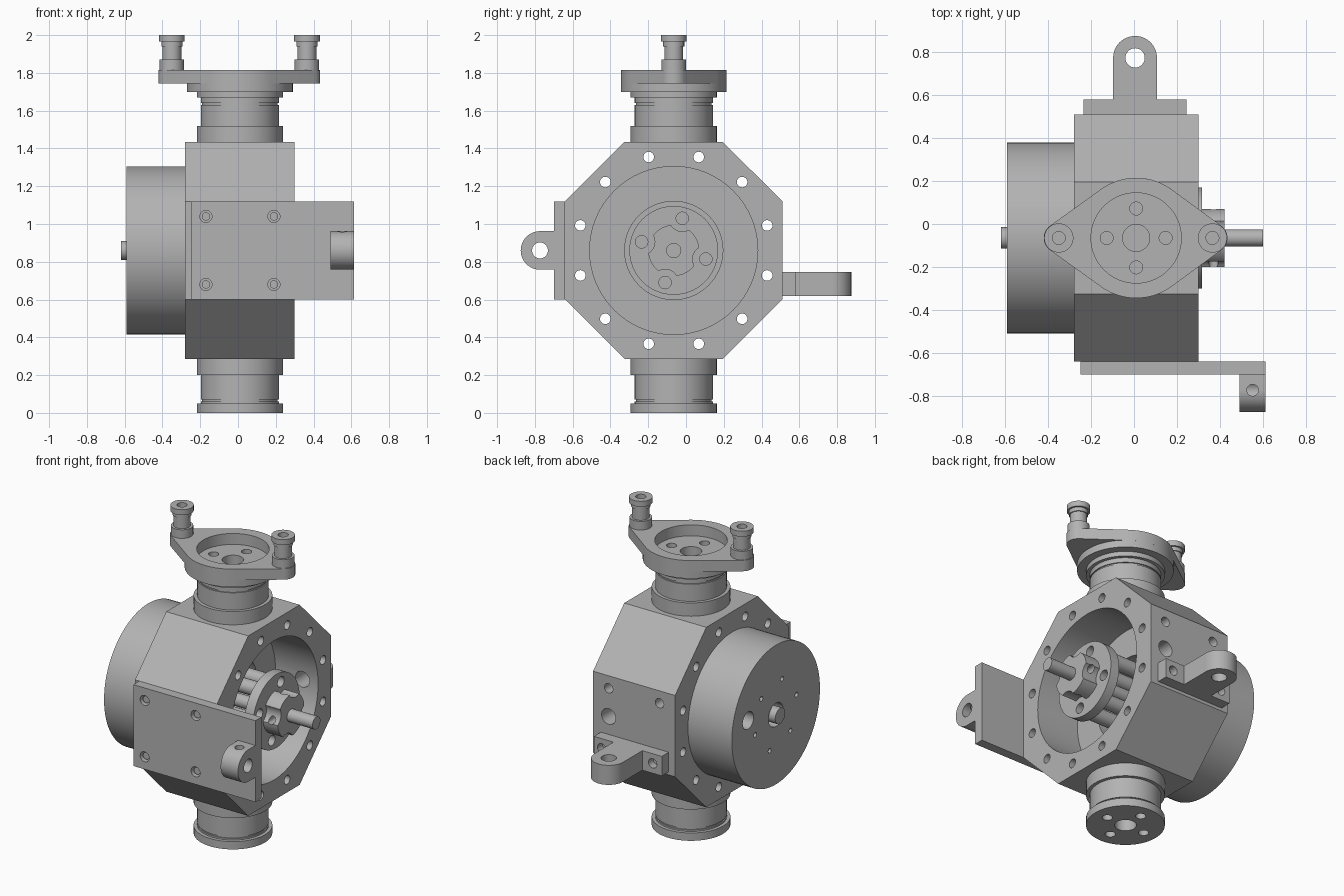
import bpy, bmesh, math
from mathutils import Vector, Matrix

if "Cube" in bpy.data.objects:
    bpy.data.objects.remove(bpy.data.objects["Cube"], do_unlink=True)

metal = bpy.data.materials.new("machined_grey")
metal.use_nodes = True
GREY = (0.45, 0.45, 0.45, 1)
metal.diffuse_color = GREY
metal.node_tree.nodes["Principled BSDF"].inputs["Base Color"].default_value = GREY

CX, CY, CZ = 0.01, -0.065, 0.86   # main axes of the housing
AXES = {"x": Vector((1, 0, 0)), "y": Vector((0, 1, 0)), "z": Vector((0, 0, 1))}


def finish(name, bm):
    bmesh.ops.recalc_face_normals(bm, faces=bm.faces)
    mesh = bpy.data.meshes.new(name)
    bm.to_mesh(mesh)
    bm.free()
    obj = bpy.data.objects.new(name, mesh)
    bpy.context.collection.objects.link(obj)
    mesh.materials.append(metal)
    return obj


def lathe(name, base, axis, profile, sides=64):
    """Closed solid of revolution; profile is (radius, position along axis)."""
    bm = bmesh.new()
    turn = AXES["z"].rotation_difference(AXES[axis]).to_matrix()
    rings = []
    for r, h in profile:
        rings.append([bm.verts.new(Vector(base) + turn @ Vector(
            (r * math.cos(a), r * math.sin(a), h)))
            for a in (math.tau * i / sides for i in range(sides))])
    for low, high in zip(rings, rings[1:]):
        for i in range(sides):
            j = (i + 1) % sides
            bm.faces.new((low[i], low[j], high[j], high[i]))
    bm.faces.new(rings[0])
    bm.faces.new(rings[-1])
    return finish(name, bm)


def rod(name, base, axis, r, start, end, sides=32):
    return lathe(name, base, axis, [(r, start), (r, end)], sides)


def steps(*bands):
    """Stacked bands (radius, bottom, top) into one stepped profile."""
    return [p for r, a, b in bands for p in ((r, a), (r, b))]


def circle(u, v, r, n=64):
    return [(u + r * math.cos(math.tau * i / n), v + r * math.sin(math.tau * i / n))
            for i in range(n)]


def slab(name, points, axis, start, end):
    """Extruded convex outline of flat points."""
    bm = bmesh.new()
    place = {"x": lambda u, v, h: (h, u, v), "z": lambda u, v, h: (u, v, h),
             "y": lambda u, v, h: (u, h, v)}[axis]
    for h in (start, end):
        for u, v in points:
            bm.verts.new(place(u, v, h))
    result = bmesh.ops.convex_hull(bm, input=bm.verts)
    junk = [g for g in result["geom_interior"] if isinstance(g, bmesh.types.BMVert)]
    bmesh.ops.delete(bm, geom=junk, context="VERTS")
    bmesh.ops.dissolve_limit(bm, angle_limit=0.01, verts=bm.verts, edges=bm.edges)
    return finish(name, bm)


def rect(u0, u1, v0, v1):
    return [(u0, v0), (u1, v0), (u1, v1), (u0, v1)]


def modify(obj, cutters, operation="DIFFERENCE"):
    bpy.context.view_layer.objects.active = obj
    for c in cutters:
        mod = obj.modifiers.new("cut", "BOOLEAN")
        mod.operation, mod.solver, mod.object = operation, "EXACT", c
        bpy.ops.object.modifier_apply(modifier=mod.name)
        bpy.data.objects.remove(c, do_unlink=True)


def ring(count, radius, first):
    for i in range(count):
        a = math.radians(first) + math.tau * i / count
        yield radius * math.cos(a), radius * math.sin(a)


# Octagonal housing with a stepped bore, bolt circle and side holes
octagon = [(CY + s * a, CZ + t * b) for a, b in ((0.575, 0.26), (0.26, 0.575))
           for s in (-1, 1) for t in (-1, 1)]
housing = slab("housing", octagon, "x", -0.28, 0.30)
cuts = [lathe("bore", (0, CY, CZ), "x", steps((0.26, -0.2, 0.0), (0.445, 0.0, 0.4)))]
cuts += [rod("bolt_hole", (0, CY + u, CZ + v), "x", 0.028, -0.4, 0.4, 24)
         for u, v in ring(12, 0.512, 15)]
cuts += [rod("back_hole", (x, 0, 1.04), "y", 0.03, 0.43, 0.6, 24) for x in (-0.17, 0.19)]
cuts.append(rod("cable_hole", (0.19, 0, CZ), "y", 0.05, 0.3, 0.6))
modify(housing, cuts)

# Motor can with a shaft opening, a cable hole and small screw holes
can = rod("motor_can", (0, CY, CZ), "x", 0.445, -0.59, -0.28, 96)
cuts = [rod("opening", (0, CY, CZ), "x", 0.075, -0.7, -0.5),
        rod("cable", (0, CY + 0.28, CZ + 0.07), "x", 0.055, -0.7, -0.5)]
cuts += [rod("screw", (0, CY + u, CZ + v), "x", 0.015, -0.7, -0.54, 16)
         for u, v in ring(6, 0.215, 47)]
modify(can, cuts)
rod("rear_shaft", (0, CY, CZ), "x", 0.05, -0.62, -0.45)
rod("drive_shaft", (0, CY, CZ), "x", 0.04, -0.25, 0.60)

# Coupling disc, notched hub and the pins behind it
disc = rod("coupling_disc", (0, CY, CZ), "x", 0.235, 0.255, 0.317, 64)
modify(disc, [rod("hole", (0, CY + u, CZ + v), "x", 0.033, 0.2, 0.4, 24)
              for u, v in ring(4, 0.176, 75)])
hub = rod("coupling_hub", (0, CY, CZ), "x", 0.135, 0.317, 0.42, 64)
modify(hub, [rod("notch", (0, CY + u, CZ + v), "x", 0.07, 0.3, 0.5)
             for u, v in ring(4, 0.176, 75)])
modify(hub, [rod("clamp_hole", (0.37, CY, CZ), a, 0.022, -0.2, 0.2, 20) for a in "yz"])
for u, v in ring(4, 0.176, 30):
    rod("coupling_pin", (0, CY + u, CZ + v), "x", 0.045, -0.22, 0.256)

# Upper and lower necks with stepped collars and bolt holes
upper = lathe("upper_neck", (CX, CY, 0), "z", steps(
    (0.228, 1.43, 1.52), (0.207, 1.52, 1.63), (0.2, 1.63, 1.64), (0.207, 1.64, 1.67),
    (0.228, 1.67, 1.70), (0.28, 1.70, 1.745)), 72)
lower = lathe("lower_neck", (CX, CY, 0), "z", steps(
    (0.228, 0, 0.05), (0.207, 0.05, 0.06), (0.2, 0.06, 0.07), (0.207, 0.07, 0.2),
    (0.228, 0.2, 0.29)), 72)
for neck, lo, hi in ((upper, 1.6, 1.9), (lower, -0.1, 0.15)):
    cuts = [rod("centre", (CX, CY, 0), "z", 0.063, lo, hi)]
    cuts += [rod("bolt", (CX + u, CY + v, 0), "z", 0.03, lo, hi, 24)
             for u, v in ring(4, 0.137, 0)]
    modify(neck, cuts)

# Diamond flange with two posts
posts = [CX - 0.36, CX + 0.355]
outline = circle(CX, CY, 0.28, 96)
for x in posts:
    outline += circle(x, CY, 0.07, 48)
flange = slab("top_flange", outline, "z", 1.745, 1.815)
modify(flange, [rod("recess", (CX, CY, 0), "z", 0.21, 1.6, 1.9, 72)])
for side, x in zip(("right", "left"), posts):
    post = lathe(side + "_post", (x, CY, 0), "z", steps(
        (0.065, 1.81, 1.87), (0.05, 1.87, 1.94), (0.056, 1.94, 1.965),
        (0.068, 1.965, 2.0)), 40)
    modify(post, [rod("hole", (x, CY, 0), "z", 0.03, 1.9, 2.1, 24)])

# Front plate with screws and a pierced lug
plate = slab("front_plate", rect(-0.25, 0.613, 0.60, 1.12), "y", -0.70, -0.64)
spots = [(x, z) for x in (-0.17, 0.19) for z in (0.68, 1.04)]
modify(plate, [rod("hole", (x, 0, z), "y", 0.032, -0.8, -0.655, 24) for x, z in spots])
for x, z in spots:
    rod("plate_screw", (x, 0, z), "y", 0.022, -0.685, -0.65, 20)
lug = slab("front_lug", circle(-0.773, CZ, 0.102) + rect(-0.75, -0.699, CZ - 0.102, CZ + 0.102),
           "x", 0.49, 0.613)
modify(lug, [rod("pin", (0, -0.773, CZ), "x", 0.042, 0.4, 0.7),
             rod("oil", (0.552, -0.773, 0), "z", 0.027, CZ, 1.1, 24)])

# Rear bracket with a rounded, pierced tongue
base = slab("rear_bracket", rect(-0.235, 0.245, 0.51, 0.58), "z", 0.62, 0.745)
modify(base, [rod("hole", (x, 0, 0.683), "y", 0.03, 0.53, 0.7, 24) for x in (-0.17, 0.19)])
tongue = slab("rear_tongue", circle(0.005, 0.773, 0.102) + rect(-0.097, 0.107, 0.575, 0.7),
              "z", 0.62, 0.745)
modify(tongue, [rod("pin", (0.005, 0.773, 0), "z", 0.045, 0.5, 0.9)])

# Smooth the round walls, keep edges crisp
bpy.ops.object.select_all(action="DESELECT")
for obj in bpy.context.scene.objects:
    if obj.type == "MESH" and obj.data.materials and obj.data.materials[0] == metal:
        obj.select_set(True)
        bpy.context.view_layer.objects.active = obj
bpy.ops.object.shade_smooth_by_angle(angle=math.radians(25))
